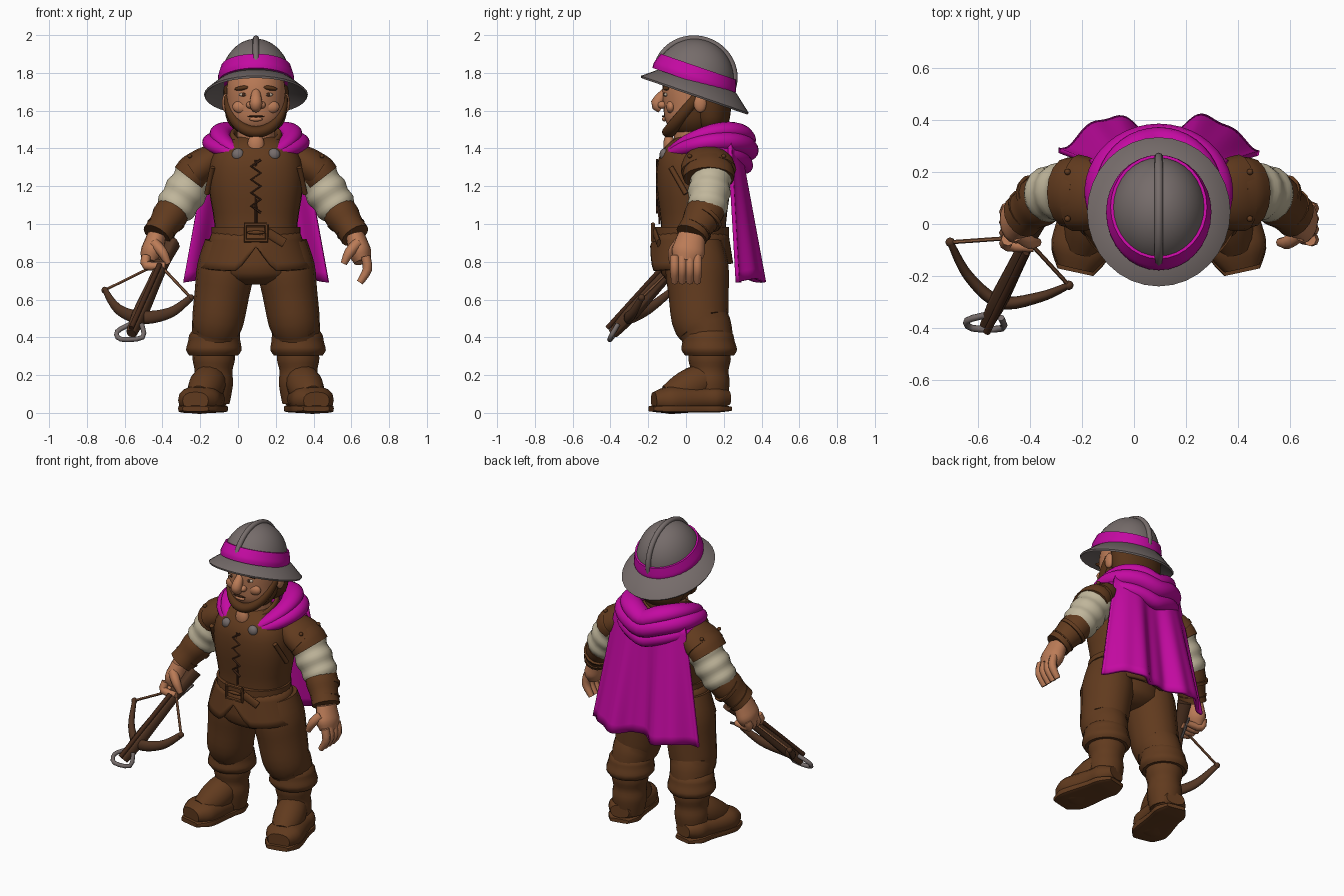
import bpy, bmesh, math
from math import sin, cos, pi
from mathutils import Vector, Matrix

if "Cube" in bpy.data.objects:
    bpy.data.objects.remove(bpy.data.objects["Cube"])

CENTRE = .095           # the body stands a little to its left, balancing the crossbow
X_AXIS, Y_AXIS, Z_AXIS = Matrix.Identity(3)


def material(name, *rgb):
    result = bpy.data.materials.new(name)
    result.use_nodes = True
    result.diffuse_color = (*rgb, 1)
    shader = result.node_tree.nodes["Principled BSDF"]
    shader.inputs["Base Color"].default_value = (*rgb, 1)
    return result


leather = material("brown leather", .12, .043, .013)
dark = material("dark leather", .06, .022, .01)
magenta = material("magenta cloth", .55, .003, .36)
steel = material("grey steel", .18, .15, .145)
skin = material("skin", .5, .2, .095)
linen = material("cream linen", .53, .47, .33)
hair = material("brown hair", .095, .034, .01)
wood = material("dark wood", .085, .036, .017)
cord = material("cord", .24, .1, .045)
eye_white = material("eye white", .5, .4, .3)


def finish(name, bm, mat):
    """Turn a bmesh into a smooth-shaded object with crisp edges."""
    bmesh.ops.recalc_face_normals(bm, faces=bm.faces)
    mesh = bpy.data.meshes.new(name)
    bm.to_mesh(mesh)
    bm.free()
    mesh.materials.append(mat)
    ob = bpy.data.objects.new(name, mesh)
    bpy.context.collection.objects.link(ob)
    ob.location.x = CENTRE
    bpy.ops.object.select_all(action='DESELECT')
    ob.select_set(True)
    bpy.context.view_layer.objects.active = ob
    bpy.ops.object.shade_smooth_by_angle(angle=math.radians(50))
    return ob


def spline(points, steps):
    """Catmull-Rom curve through points of any dimension."""
    last, result = len(points) - 1, []
    for i in range(last):
        before, start, end, after = (points[min(max(j, 0), last)] for j in range(i - 1, i + 3))
        for k in range(steps):
            t = k / steps
            result.append([q + t / 2 * (r - p + t * (2*p - 5*q + 4*r - s + t * (3 * (q - r) + s - p)))
                           for p, q, r, s in zip(before, start, end, after)])
    return result + [list(points[-1])]


def tube(name, points, mat, up=Y_AXIS, axis=None, squash=1, steps=3, sides=16, power=2):
    """Sweep an ellipse along (x, y, z, radius) points; a fixed axis makes a plain loft."""
    points = spline(points, steps)
    bm, rings = bmesh.new(), []
    for i, (x, y, z, radius) in enumerate(points):
        previous, following = points[max(i - 1, 0)], points[min(i + 1, len(points) - 1)]
        tangent = axis or (Vector(following[:3]) - Vector(previous[:3])).normalized()
        across = tangent.cross(up).normalized()
        over = across.cross(tangent) * squash
        ring = []
        for k in range(sides):
            angle = math.tau * k / sides
            u, v = (math.copysign(abs(f) ** (2 / power), f) * radius for f in (cos(angle), sin(angle)))
            ring.append(bm.verts.new(Vector((x, y, z)) + across * u + over * v))
        rings.append(ring)
    for low, high in zip(rings, rings[1:]):
        for k in range(sides):
            bm.faces.new((low[k - 1], low[k], high[k], high[k - 1]))
    bm.faces.new(rings[0])
    bm.faces.new(rings[-1])
    return finish(name, bm, mat)


def taper(start, end, *radii):
    """Evenly spaced sweep points between two places."""
    return [(*Vector(start).lerp(Vector(end), i / (len(radii) - 1)), r) for i, r in enumerate(radii)]


def loft(name, y, squash, rings, mat, **options):
    """Stack of (z, radius) rings around the body axis."""
    return tube(name, [(0, y, z, r) for z, r in rings], mat, axis=Z_AXIS, squash=squash, sides=32, **options)


def arc(name, first, last, width, depth, y, z, rise, arch, radius, thin, mat, up=Z_AXIS, squash=1):
    """Tube bent around the body, with angle zero at the front."""
    angles = [first + (last - first) * i / 12 for i in range(13)]
    return tube(name, [(width * sin(a), y - depth * cos(a), z + rise * cos(a) + arch * abs(sin(a)),
                        radius * (1 - thin * cos(a))) for a in angles], mat, up=up, squash=squash)


def ball(name, place, size, mat, turn=0):
    bm = bmesh.new()
    bmesh.ops.create_uvsphere(bm, u_segments=16, v_segments=10, radius=1, matrix=Matrix.Translation(place)
                              @ Matrix.Rotation(turn, 4, 'Y') @ Matrix.Diagonal((*size, 1)))
    return finish(name, bm, mat)


def sheet(name, surface, columns, rows, mat):
    """Thickened cloth from a function of u in -1..1 and v in 0..1."""
    bm = bmesh.new()
    grid = [[bm.verts.new(surface(2 * i / columns - 1, j / rows)) for i in range(columns + 1)]
            for j in range(rows + 1)]
    for upper, lower in zip(grid, grid[1:]):
        for i in range(columns):
            bm.faces.new((upper[i], upper[i + 1], lower[i + 1], lower[i]))
    thickness = finish(name, bm, mat).modifiers.new("thickness", 'SOLIDIFY')
    thickness.thickness, thickness.offset = .02, 0


def skirt(u, v):
    angle = u * pi
    slit = max(0, 1 - abs(angle) / .35) * .13
    return ((.225 + .065 * v) * sin(angle), .03 - (.185 + .025 * v) * cos(angle),
            .95 - v * (.18 + .02 * cos(angle) - slit))


def cape(u, v):
    fold = sin(u * 17 + 1) * .01 * v - cos(math.tau * u) * (.01 + .03 * v)
    return (u * (.25 + .135 * v), .275 + .105 * v - (.035 + .025 * v) * u * u + fold,
            1.43 - .73 * v + .01 * cos(u * 9) * v)


# jacket, skirt with a front slit, trousers seat, belt and buckle
loft("jacket", .04, .78, [(.9, .23), (1, .22), (1.2, .25), (1.34, .24), (1.42, .18), (1.46, .11)], leather, power=2.4)
sheet("jacket_skirt", skirt, 48, 5, leather)
loft("trouser_seat", .04, .75, [(.68, .12), (.74, .23), (.9, .22)], leather)
loft("belt", .03, .84, [(.925, .22), (.925, .235), (.985, .235), (.985, .22)], leather, steps=1)
corners = [(cos(pi * k / 2 + pi / 4) * .08, sin(pi * k / 2 + pi / 4) * .06) for k in range(5)]
tube("buckle", [(x, -.175, .955 + z, .012) for x, z in corners], leather, steps=1, sides=6)
ball("buckle_pin", (0, -.175, .955), (.05, .01, .01), leather)
tube("belt_end", taper((.06, -.165, .955), (.15, -.145, .9), .01, .01), leather, up=Z_AXIS, squash=2.5)

# front seam, lacing, open neckline and collar
tube("jacket_seam", taper((0, -.14, 1), (0, -.148, 1.34), .007, .007, .007), dark, sides=6)
tube("lacing", [((-1) ** i * .025, -.154, 1.06 + i * .035, .007) for i in range(9)], dark, steps=1, sides=6)
ball("neck_opening", (0, -.09, 1.42), (.045, .03, .06), skin)
arc("jacket_collar", .45, math.tau - .45, .125, .13, .05, 1.43, -.05, .03, .015, 0, leather, squash=2)

# neck, head, hair and face
tube("neck", taper((0, .05, 1.34), (0, .03, 1.53), .1, .1, .1), skin)
head = loft("head", .03, 1, [(1.46, .06), (1.5, .11), (1.55, .14), (1.62, .15), (1.72, .155), (1.8, .14)],
            skin, steps=5)
head.data.materials.append(hair)
for face in head.data.polygons:
    x, y, z = face.center
    face.material_index = int(y > .1 or z < 1.6 + 1.2 * y)
arc("beard", -1.6, 1.6, .147, .14, .05, 1.665, -.178, 0, .022, -.4, hair, up=Y_AXIS, squash=1.2)
loft("back_hair", .13, .65, [(1.49, .1), (1.54, .15), (1.64, .17), (1.76, .17)], hair)
tube("nose", [(0, -.1, 1.71, .02), (0, -.152, 1.64, .034), (0, -.13, 1.61, .024)], skin)
ball("mouth", (0, -.12, 1.57), (.045, .008, .005), dark)
ball("lower_lip", (0, -.115, 1.555), (.035, .012, .012), skin)
for s, side in ((-1, "right"), (1, "left")):
    ball(side + "_nostril", (s * .03, -.125, 1.63), (.022, .025, .02), skin)
    ball(side + "_cheek", (s * .075, -.08, 1.62), (.05, .025, .035), skin)
    ball(side + "_eye", (s * .065, -.107, 1.685), (.025, .01, .01), eye_white)
    ball(side + "_pupil", (s * .065, -.115, 1.685), (.01, .005, .01), dark)
    ball(side + "_brow", (s * .07, -.105, 1.72), (.045, .018, .012), hair, s * .15)
    ball(side + "_ear", (s * .16, .075, 1.64), (.02, .035, .05), skin)

# helmet: brimmed dome, cloth band and comb, tilted back
arch_angles = [i * pi / 16.5 for i in range(9)]
comb_angles = [i * pi / 12 for i in range(13)]
for part in (loft("helmet_brim", 0, 1.1, [(.05, .17), (-.02, .27), (-.01, .275), (.07, .185)], steel, steps=1),
             loft("helmet_dome", -.03, 1.15, [(.05 + .23 * sin(a), .187 * cos(a)) for a in arch_angles], steel),
             loft("helmet_band", -.03, 1.14, [(.05, .2), (.075, .202), (.1, .196), (.135, .185)], magenta),
             tube("helmet_comb", [(0, -.03 + .21 * cos(a), .08 + .2 * sin(a), .017) for a in comb_angles],
                  steel, up=X_AXIS, sides=8)):
    part.rotation_euler.x = math.radians(-19)
    part.location = (CENTRE, .05, 1.695)

# cape, and the hood gathered in folds on the shoulders
sheet("cape", cape, 60, 14, magenta)
arc("hood_upper_fold", .5, math.tau - .5, .19, .2, .1, 1.385, -.06, .09, .055, .3, magenta, squash=.75)
arc("hood_middle_fold", .5, math.tau - .5, .235, .21, .11, 1.36, -.03, .07, .05, .3, magenta, squash=.9)
arc("hood_lower_fold", 1.4, math.tau - 1.4, .25, .2, .11, 1.31, 0, .07, .035, .3, magenta)

shoulder, elbow, wrist, knuckles = (.27, .14, 1.33), (.45, .11, 1.05), (.525, .03, .94), (.565, 0, .8)
hip, knee, ankle = (.14, .05, .9), (.2, .075, .5), (.23, .125, .05)
foot_outline = (.06, .1, .1, .105, .112, .11, .07)

for s, side in ((-1, "right"), (1, "left")):
    def limb(part, points, mat, **options):
        tube(f"{side}_{part}", [(s * x, *rest) for x, *rest in points], mat, **options)

    # clasp and layered shoulder guards
    ball(side + "_clasp", (s * .095, -.115, 1.367), (.033, .025, .033), steel)
    limb("shoulder_cap", taper((.16, .1, 1.4), (.32, .12, 1.28), .04, .07, .09, .095), leather, squash=1.55)
    limb("shoulder_plate", taper((.28, .12, 1.33), (.35, .12, 1.24), .08, .1, .1), leather, squash=1.35)
    limb("side_strap", taper((.23, -.08, 1.3), (.26, 0, 1.16), .014, .014), leather, sides=8)
    for y in (.02, .2):
        ball(side + "_stud", (s * .35, y, 1.36), (.012, .012, .012), leather)

    # wrinkled sleeve, bracer and straps
    limb("sleeve", taper(shoulder, elbow, .08, .1, .115, .105, .115, .104, .108, .08), linen)
    limb("bracer", taper((.425, .115, 1.09), wrist, .09, .092, .08, .08), leather, squash=1.1)
    for t in (.1, .7):
        place = Vector(elbow).lerp(Vector(wrist), t)
        limb("bracer_strap", taper(place, place.lerp(Vector(wrist), .15), .096 - t / 60, .094 - t / 60),
             leather, squash=1.08)

    # hands: the left hangs open, the right grips the stock
    limb("palm", taper(wrist, knuckles, .05, .056, .06, .045), skin, squash=1.45)
    for y in (-.06, -.02, .02, .06):
        middle, end = ((.59, y, .76), (.55, y, .69)) if s > 0 else ((.58, y - .02, .78), (.48, y - .03, .78))
        limb("finger", [(.58, y, .83, .025), (*middle, .025), (*end, .018)], skin, sides=8)
    limb("thumb", [(.54, -.04, .9, .03), (.495, -.07, .85, .027), (.465, -.07, .79, .017)], skin, sides=8)

    # trouser leg, rolled cuff, boot shaft, foot and sole
    limb("trouser_leg", taper(hip, knee, .13, .152, .145, .138) + taper((.21, .1, .45), (.22, .12, .38), .13, .12),
         leather, squash=1.1)
    limb("boot_cuff", taper((.218, .115, .44), (.224, .125, .305), .115, .134, .137, .143, .147, .13),
         leather, axis=Z_AXIS, steps=2)
    limb("boot_shaft", taper((.222, .125, .34), ankle, .108, .112, .1, .106, .1, .09), leather)
    limb("instep", taper((.235, .12, .19), (.295, -.09, .08), .08, .095, .09, .07), leather)
    limb("foot", taper((.23, .225, .08), (.32, -.17, .065), *foot_outline), leather, up=Z_AXIS, squash=.65, power=2.4)
    limb("sole", taper((.23, .23, .022), (.32, -.185, .022), *foot_outline), leather, up=Z_AXIS, squash=.2, power=5)

# crossbow: stock, rail, limbs, string, trigger and stirrup
tip, butt, lift = Vector((-.66, -.385, .42)), Vector((-.445, .05, .9)), Vector((0, -.03, .03))
tube("crossbow_stock", taper(tip, butt, .025, .035, .033, .03, .03, .04), wood, up=Z_AXIS, sides=12, power=4)
tube("crossbow_rail", taper(tip + lift, tip.lerp(butt, .7) + lift, .014, .014), dark, up=Z_AXIS, sides=8)
left_end, right_end, catch = (-.8, -.07, .65), (-.345, -.235, .61), (-.515, -.05, .79)
tube("crossbow_limbs", [(*left_end, .013), (-.73, -.2, .55, .02), (-.61, -.3, .505, .025),
                        (-.455, -.28, .53, .02), (*right_end, .013)], wood, up=Z_AXIS, squash=1.4, steps=5)
for end in (left_end, right_end):
    tube("crossbow_string", taper(end, catch, .008, .008), cord, up=Z_AXIS, sides=6)
    ball("limb_tip", end, (.018, .018, .018), wood)
ball("string_catch", catch, (.03, .03, .025), wood)
tube("crossbow_trigger", taper(tip.lerp(butt, .7) - lift, tip.lerp(butt, .9) - lift * 2, .008, .008), steel, sides=6)
tube("crossbow_stirrup", [(-.605, -.36, .47, .013), (-.6, -.4, .4, .013), (-.715, -.4, .39, .013),
                          (-.735, -.37, .43, .013), (-.665, -.35, .47, .013)], steel, sides=8)
